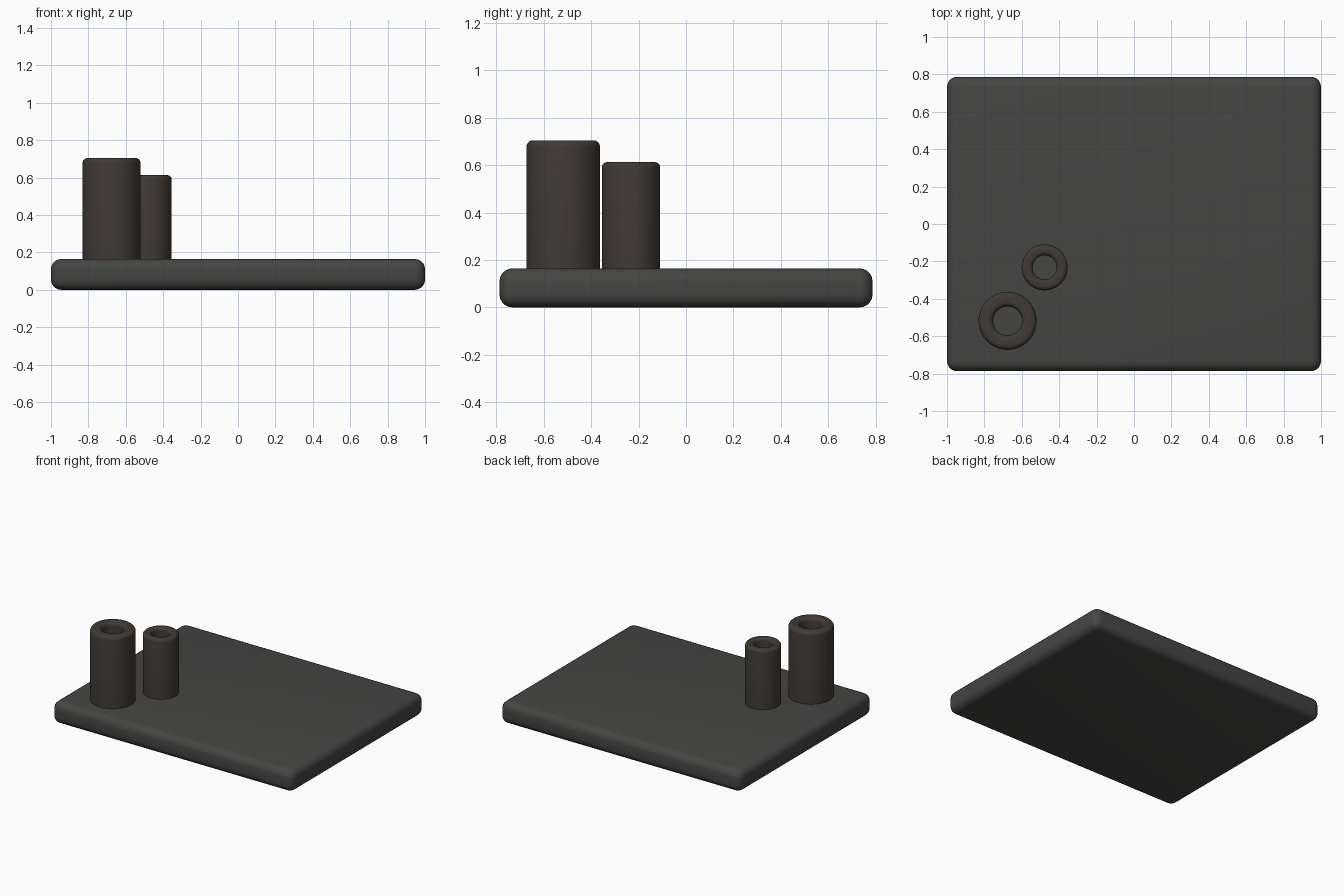
import bpy, bmesh, math
from mathutils import Vector

if "Cube" in bpy.data.objects:
    bpy.data.objects.remove(bpy.data.objects["Cube"])


def material(name, rgb):
    m = bpy.data.materials.new(name)
    m.diffuse_color = (*rgb, 1)
    m.use_nodes = True
    m.node_tree.nodes["Principled BSDF"].inputs["Base Color"].default_value = m.diffuse_color
    return m


def finish(bm, name, mat):
    me = bpy.data.meshes.new(name)
    bmesh.ops.recalc_face_normals(bm, faces=bm.faces[:])
    bm.to_mesh(me)
    bm.free()
    ob = bpy.data.objects.new(name, me)
    bpy.context.collection.objects.link(ob)
    me.materials.append(mat)
    bpy.ops.object.select_all(action='DESELECT')
    ob.select_set(True)
    bpy.context.view_layer.objects.active = ob
    bpy.ops.object.shade_smooth_by_angle(angle=math.radians(40))
    return ob


def arc(cx, cz, r, a0, a1, n=5):
    return [(cx + r * math.cos(math.radians(a0 + (a1 - a0) * i / n)),
             cz + r * math.sin(math.radians(a0 + (a1 - a0) * i / n))) for i in range(n + 1)]


def tube(name, x, y, r_out, r_in, z0, z1, rim, mat, sides=48):
    # Closed wall profile with rounded rim, revolved around the tube axis
    profile = [(r_in, z0), (r_out, z0)]
    profile += arc(r_out - rim, z1 - rim, rim, 0, 90)
    profile += arc(r_in + rim, z1 - rim, rim, 90, 180)
    bm = bmesh.new()
    vs = [bm.verts.new((r, 0, z)) for r, z in profile]
    es = [bm.edges.new((vs[i], vs[(i + 1) % len(vs)])) for i in range(len(vs))]
    bmesh.ops.spin(bm, geom=vs + es, cent=(0, 0, 0), axis=(0, 0, 1),
                   angle=math.tau, steps=sides)
    bmesh.ops.remove_doubles(bm, verts=bm.verts[:], dist=1e-5)
    bmesh.ops.translate(bm, verts=bm.verts[:], vec=Vector((x, y, 0)))
    return finish(bm, name, mat)


grey = material("dark_grey", (0.06, 0.06, 0.058))
brown = material("dark_brown", (0.052, 0.043, 0.036))

# Base slab with rounded edges
H = 0.165
bm = bmesh.new()
bmesh.ops.create_cube(bm, size=1)
bmesh.ops.scale(bm, verts=bm.verts[:], vec=(2.0, 1.574, H))
bmesh.ops.translate(bm, verts=bm.verts[:], vec=(0, 0, H / 2))
bmesh.ops.bevel(bm, geom=bm.edges[:], offset=0.055, segments=5, profile=0.5, affect='EDGES')
finish(bm, "base_slab", grey)

# Two hollow tubes standing on the slab
tube("large_tube", -0.676, -0.518, 0.155, 0.077, H - 0.003, 0.705, 0.027, brown)
tube("small_tube", -0.478, -0.232, 0.123, 0.064, H - 0.003, 0.613, 0.022, brown)
